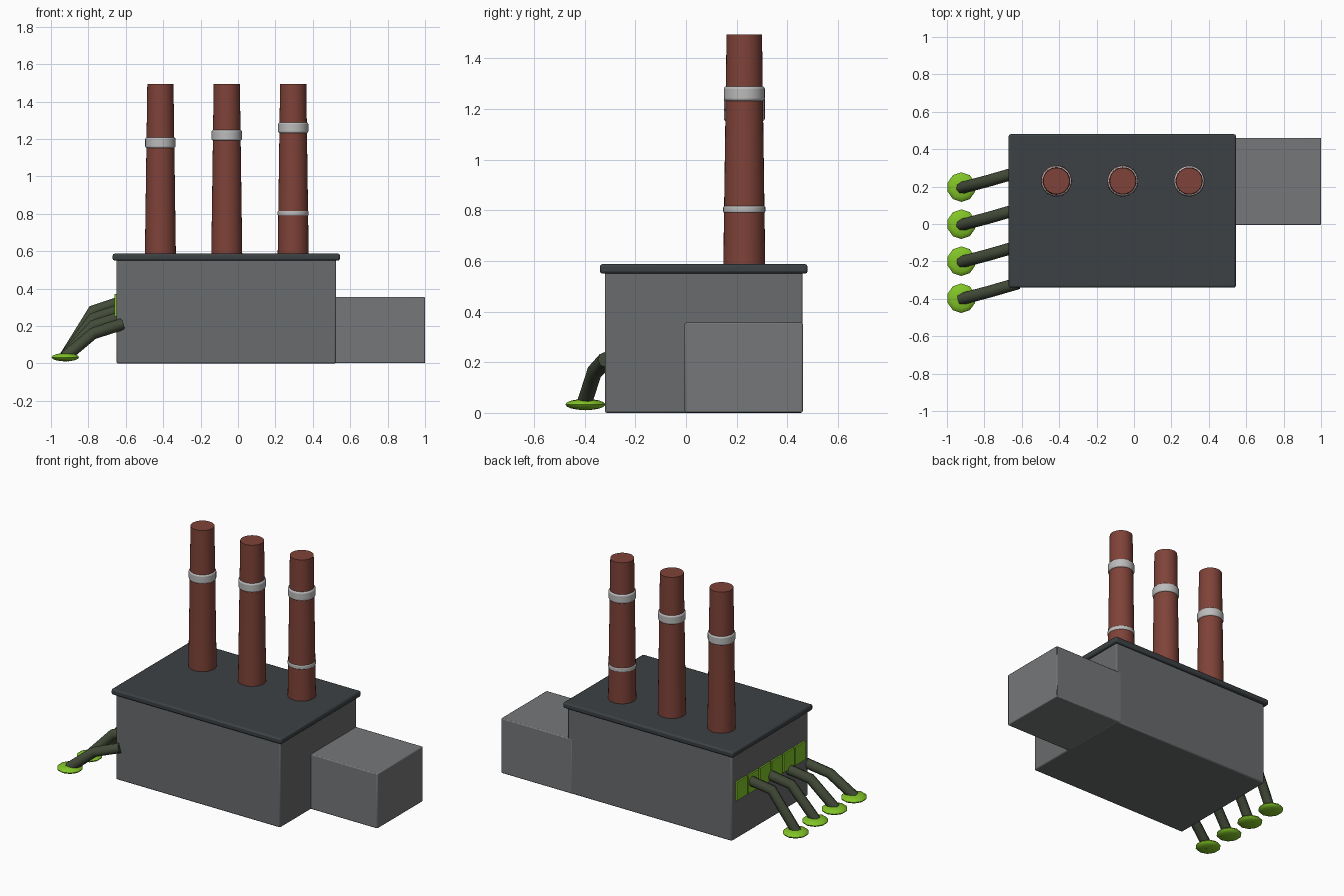
import bpy
import math

if "Cube" in bpy.data.objects:
    bpy.data.objects.remove(bpy.data.objects["Cube"])


def material(name, rgb):
    m = bpy.data.materials.new(name)
    m.diffuse_color = (*rgb, 1)
    m.use_nodes = True
    m.node_tree.nodes["Principled BSDF"].inputs["Base Color"].default_value = m.diffuse_color
    return m


WALL = material("wall_grey", (0.14, 0.145, 0.15))
ANNEX = material("annex_grey", (0.18, 0.185, 0.19))
ROOF = material("roof_dark", (0.045, 0.053, 0.057))
BRICK = material("brick", (0.21, 0.055, 0.04))
BAND = material("band_grey", (0.5, 0.5, 0.5))
PIPE = material("pipe_olive", (0.055, 0.07, 0.04))
GREEN = material("bright_green", (0.22, 0.55, 0.02))


def finish(ob, name, mat, bevel=0, segments=2):
    ob.name = name
    ob.data.materials.append(mat)
    if bevel:
        b = ob.modifiers.new("bevel", 'BEVEL')
        b.width = bevel
        b.segments = segments
        b.limit_method = 'ANGLE'
        b.angle_limit = math.radians(40)
    bpy.ops.object.shade_smooth_by_angle(angle=math.radians(50))
    return ob


def box(name, lo, hi, mat, bevel=0):
    bpy.ops.mesh.primitive_cube_add(
        size=1, location=[(a + b) / 2 for a, b in zip(lo, hi)])
    ob = bpy.context.object
    ob.scale = [b - a for a, b in zip(lo, hi)]
    bpy.ops.object.transform_apply(location=False, rotation=False, scale=True)
    return finish(ob, name, mat, bevel)


def tube(name, x, y, z0, z1, r0, r1, mat, bevel=0):
    bpy.ops.mesh.primitive_cone_add(
        vertices=32, radius1=r0, radius2=r1, depth=z1 - z0,
        location=(x, y, (z0 + z1) / 2))
    return finish(bpy.context.object, name, mat, bevel, 3)


# Building, roof slab and side annex
box("main_hall", (-0.65, -0.32, 0), (0.525, 0.46, 0.56), WALL, 0.008)
box("roof_slab", (-0.67, -0.34, 0.55), (0.545, 0.48, 0.587), ROOF, 0.01)
box("annex", (0.49, -0.005, 0.001), (1.0, 0.461, 0.356), ANNEX, 0.006)

# Chimneys with staggered bands
for i, x in enumerate((-0.415, -0.06, 0.295)):
    tube(f"chimney_{i + 1}", x, 0.23, 0.57, 1.493, 0.083, 0.07, BRICK)
    z = 1.18 + 0.04 * i
    tube(f"chimney_band_{i + 1}", x, 0.23, z - 0.029, z + 0.029, 0.081, 0.081, BAND, 0.01)
tube("lower_chimney_band", 0.295, 0.23, 0.79, 0.816, 0.083, 0.083, BAND, 0.005)

# Row of glowing windows on the left wall
for i in range(6):
    y = 0.37 - 0.12 * i
    box(f"window_{i + 1}", (-0.66, y - 0.053, 0.25), (-0.63, y + 0.053, 0.37), GREEN)

# Waste pipes, stepping down toward the front, each ending in a puddle
for i in range(4):
    y = 0.197 - 0.198 * i
    drop = 0.04 * i
    path = [(-0.62, y + 0.08, 0.33 - drop),
            (-0.775, y + 0.035, 0.28 - drop),
            (-0.925, y - 0.005, 0.035)]
    curve = bpy.data.curves.new(f"pipe_{i + 1}", 'CURVE')
    curve.dimensions = '3D'
    curve.bevel_depth = 0.032
    curve.bevel_resolution = 2
    curve.use_fill_caps = True
    spline = curve.splines.new('POLY')
    spline.points.add(len(path) - 1)
    for p, co in zip(spline.points, path):
        p.co = (*co, 1)
    ob = bpy.data.objects.new(f"pipe_{i + 1}", curve)
    bpy.context.collection.objects.link(ob)
    bpy.ops.object.select_all(action='DESELECT')
    ob.select_set(True)
    bpy.context.view_layer.objects.active = ob
    bpy.ops.object.convert(target='MESH')
    finish(bpy.context.object, f"pipe_{i + 1}", PIPE)

    bpy.ops.mesh.primitive_uv_sphere_add(
        segments=10, ring_count=8, radius=1, location=(-0.923, y, 0.033))
    puddle = bpy.context.object
    puddle.scale = (0.077, 0.079, 0.022)
    bpy.ops.object.transform_apply(location=False, rotation=False, scale=True)
    finish(puddle, f"puddle_{i + 1}", GREEN)
